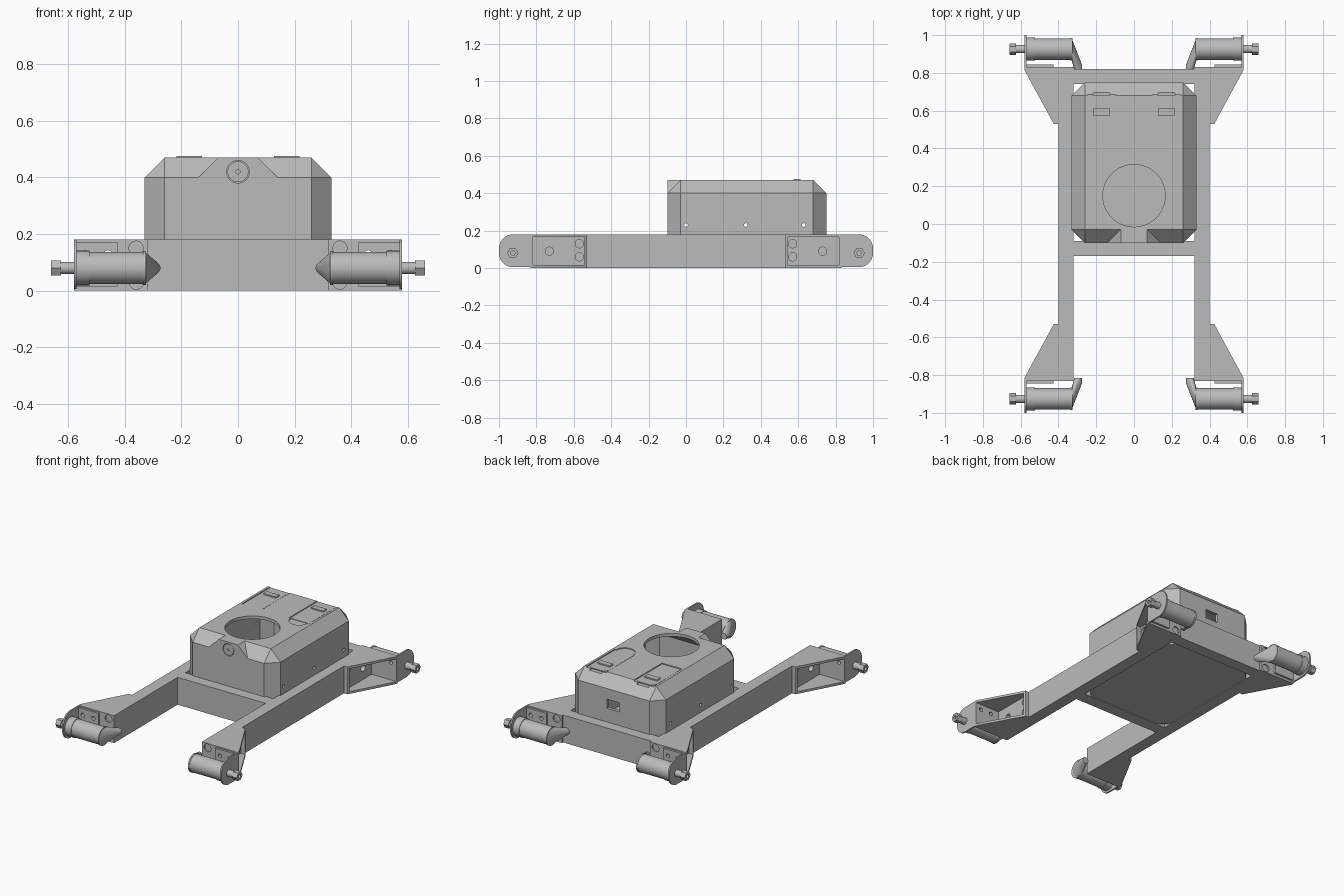
import bpy, bmesh, math
from mathutils import Vector

if "Cube" in bpy.data.objects:
    bpy.data.objects.remove(bpy.data.objects["Cube"], do_unlink=True)

grey = bpy.data.materials.new("plain grey")
grey.use_nodes = True
colour = (0.5, 0.5, 0.5, 1)
grey.diffuse_color = colour
grey.node_tree.nodes["Principled BSDF"].inputs["Base Color"].default_value = colour


def finish(name, bm):
    bmesh.ops.recalc_face_normals(bm, faces=bm.faces)
    mesh = bpy.data.meshes.new(name)
    bm.to_mesh(mesh)
    bm.free()
    mesh.materials.append(grey)
    obj = bpy.data.objects.new(name, mesh)
    bpy.context.collection.objects.link(obj)
    return obj


def place(axis, u, v, w):
    """Put profile point (u, v) at depth w along an axis."""
    return Vector({"X": (w, u, v), "Y": (u, w, v), "Z": (u, v, w)}[axis])


def prism(name, axis, pts, lo, hi):
    bm = bmesh.new()
    face = bm.faces.new([bm.verts.new(place(axis, u, v, lo)) for u, v in pts])
    new = bmesh.ops.extrude_face_region(bm, geom=[face])["geom"]
    verts = [g for g in new if isinstance(g, bmesh.types.BMVert)]
    bmesh.ops.translate(bm, verts=verts, vec=place(axis, 0, 0, hi - lo))
    return finish(name, bm)


def box(name, x, y, z):
    return prism(name, "Z", [(x[0], y[0]), (x[1], y[0]), (x[1], y[1]), (x[0], y[1])], *z)


def arc(u, v, r, start=0, end=360, n=32):
    steps = n if end - start == 360 else n + 1
    angles = [math.radians(start + (end - start) * i / n) for i in range(steps)]
    return [(u + r * math.cos(a), v + r * math.sin(a)) for a in angles]


def rod(name, axis, u, v, r, lo, hi, n=32):
    return prism(name, axis, arc(u, v, r, n=n), lo, hi)


def hull(name, points):
    bm = bmesh.new()
    for p in points:
        bm.verts.new(p)
    bmesh.ops.convex_hull(bm, input=bm.verts)
    loose = [v for v in bm.verts if not v.link_faces]
    bmesh.ops.delete(bm, geom=loose, context="VERTS")
    bmesh.ops.dissolve_limit(bm, angle_limit=0.01, verts=bm.verts, edges=bm.edges)
    return finish(name, bm)


def apply(obj, mod):
    with bpy.context.temp_override(object=obj, active_object=obj):
        bpy.ops.object.modifier_apply(modifier=mod.name)


def combine(obj, other, operation="DIFFERENCE"):
    mod = obj.modifiers.new("combine", "BOOLEAN")
    mod.operation, mod.object, mod.solver = operation, other, "EXACT"
    apply(obj, mod)
    bpy.data.objects.remove(other, do_unlink=True)


def mirror(obj):
    mod = obj.modifiers.new("mirror", "MIRROR")
    mod.use_axis[0], mod.use_axis[1] = True, True
    mod.use_mirror_merge = False
    apply(obj, mod)


def smooth(obj):
    obj.data.shade_smooth()
    obj.data.set_sharp_from_angle(angle=math.radians(30))


# Chassis: two long rails joined by a rectangular frame
half = [(0.40, 0.82), (0.40, -0.82), (0.32, -0.82), (0.32, -0.17)]
chassis = prism("chassis", "Z", half + [(-x, y) for x, y in reversed(half)], 0, 0.18)
combine(chassis, box("cutter", (-0.32, 0.32), (-0.09, 0.74), (-0.1, 0.3)))
for side in (-1, 1):
    for end in (-1, 1):
        for y, z in ((0.57, 0.06), (0.57, 0.13), (0.73, 0.09)):
            combine(chassis, rod("cutter", "X", y * end, z, 0.022, side * 0.40 - 0.03, side * 0.40 + 0.03))


# Cover: chamfered shell with a floor
def cover_points(t, z0, z1):
    x0, x1, y0, y1, y2, y3 = 0.26 - t / 2, 0.33 - t, -0.10 + t, -0.03 + t / 2, 0.68 - t / 2, 0.75 - t
    ring = [(x0, y0), (x1, y1), (x1, y2), (x0, y3)]
    pts = [(s * x, y, z) for s in (-1, 1) for x, y in ring for z in (z0, 0.40 - t / 2)]
    return pts + [(s * x0, y, z1) for s in (-1, 1) for y in (y1, y2)]


cover = hull("body_cover", cover_points(0, 0.005, 0.47))
nose = [(-0.14, 0.40), (0.14, 0.40), (0.07, 0.47), (-0.07, 0.47)]
combine(cover, prism("nose", "Y", nose, -0.10, 0.0), "UNION")
combine(cover, hull("cutter", cover_points(0.02, 0.025, 0.45)))
combine(cover, rod("cutter", "Z", 0, 0.15, 0.165, 0.40, 0.60, 64))
combine(cover, rod("cutter", "Y", 0, 0.42, 0.04, -0.15, -0.09))
combine(cover, box("cutter", (-0.04, 0.05), (0.70, 0.80), (0.27, 0.33)))
for y in (0.0, 0.32, 0.63):
    combine(cover, rod("cutter", "X", y, 0.23, 0.01, -0.5, 0.5, 16))

# Shallow hatch bays, finger scoops and grips in the cover top
for side in (-1, 1):
    x = side * 0.172
    combine(cover, box("cutter", (x - 0.073, x + 0.073), (0.39, 0.69), (0.464, 0.50)))
    combine(cover, rod("cutter", "Z", x, 0.68, 0.045, 0.455, 0.50))
    if side > 0:
        combine(cover, prism("cutter", "Z", arc(x, 0.391, 0.062, 180, 360), 0.464, 0.50))
    lid = [(x - 0.068, 0.395), (x + 0.068, 0.395), (x + 0.068, 0.655),
           (x + 0.045, 0.68), (x - 0.045, 0.68), (x - 0.068, 0.655)]
    prism("hatch_lid", "Z", lid, 0.462, 0.467)
    box("hatch_grip", (x - 0.045, x + 0.045), (0.575, 0.612), (0.46, 0.475))
smooth(cover)
lens = rod("front_lens", "Y", 0, 0.42, 0.037, -0.098, -0.085)
combine(lens, rod("cutter", "Y", 0, 0.42, 0.008, -0.11, -0.092, 16))
smooth(lens)

# Corner brackets: hollow wedge with top, bottom, narrow end and end plate
wedge = [(0.40, 0.53), (0.425, 0.53), (0.58, 0.815), (0.58, 0.832), (0.32, 0.832), (0.32, 0.82), (0.40, 0.82)]
bracket = prism("corner_bracket", "Z", wedge, 0, 0.18)
pocket = [(0.39, 0.542), (0.60, 0.542), (0.60, 0.818), (0.39, 0.818)]
combine(bracket, prism("cutter", "Z", pocket, 0.015, 0.165))
for z in (0.03, 0.15):
    combine(bracket, rod("cutter", "Y", 0.36, z, 0.025, 0.822, 0.85))
for x in (0.46, 0.54):
    combine(bracket, rod("cutter", "Y", x, 0.13, 0.013, 0.80, 0.85, 16))
mirror(bracket)
smooth(bracket)

# Motor mounts: a rounded side plate and a bolted tab
plate = [(0.832, 0.005)] + arc(0.925, 0.08, 0.075, 270, 360, 12) + arc(0.925, 0.105, 0.075, 0, 90, 12) + [(0.832, 0.18)]
mount = prism("motor_plate", "X", plate, 0.57, 0.58)
mirror(mount)
smooth(mount)
tab = box("mount_tab", (0.425, 0.575), (0.831, 0.845), (0.015, 0.172))
for x in (0.46, 0.54):
    combine(tab, rod("cutter", "Y", x, 0.13, 0.013, 0.80, 0.86, 16))
mirror(tab)

# Motors with a rear boot leading to the rail
MY, MZ = 0.926, 0.08
boot_points = [(0.33, u, v) for u, v in arc(MY, MZ, 0.058)]
boot_points += [(u, w, v) for u, v in arc(0.295, MZ, 0.021, n=20) for w in (0.815, 0.84)]
parts = [
    rod("motor_body", "X", MY, MZ, 0.057, 0.33, 0.53, 40),
    rod("motor_gearbox", "X", MY, MZ, 0.061, 0.525, 0.571, 40),
    rod("motor_end_band", "X", MY, MZ, 0.06, 0.325, 0.336, 40),
    hull("motor_boot", boot_points),
    rod("motor_shaft", "X", MY, MZ, 0.022, 0.57, 0.63, 24),
]
hub = rod("hex_hub", "X", MY, MZ, 0.03, 0.625, 0.66, 6)
combine(hub, rod("cutter", "X", MY, MZ, 0.012, 0.64, 0.70, 16))
for part in parts + [hub]:
    mirror(part)
    smooth(part)
